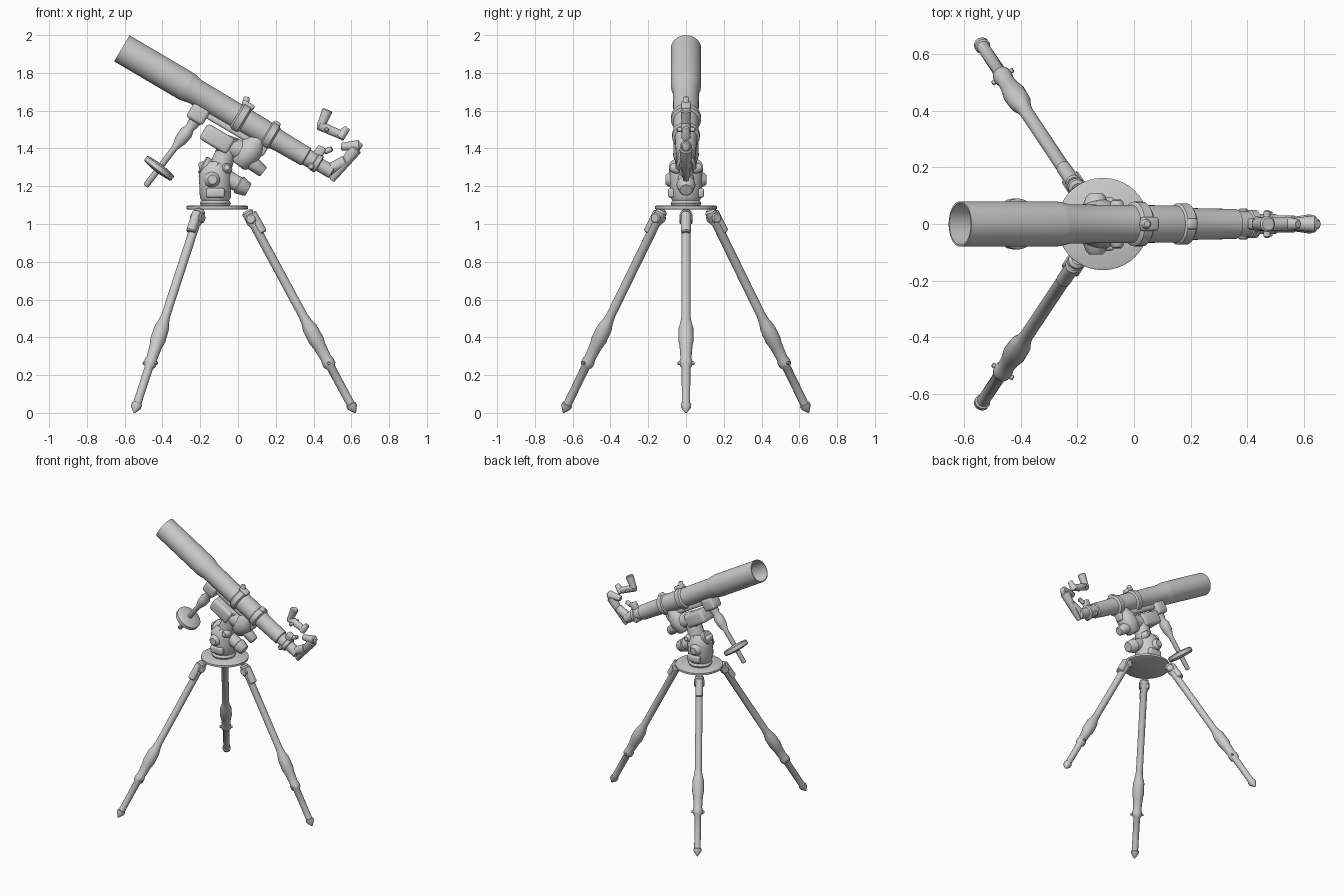
import bpy, bmesh, math
from mathutils import Vector, Matrix

TILT = math.radians(30.5)
START = Vector((-0.615, 0, 1.93))
AX = Vector((math.cos(TILT), 0, -math.sin(TILT)))
UP = Vector((math.sin(TILT), 0, math.cos(TILT)))


def on_tube(t, n=0, y=0):
    return START + AX * t + UP * n + Vector((0, y, 0))


def finish(name, bm, angle=40):
    bmesh.ops.recalc_face_normals(bm, faces=bm.faces)
    me = bpy.data.meshes.new(name)
    bm.to_mesh(me)
    bm.free()
    ob = bpy.data.objects.new(name, me)
    bpy.context.collection.objects.link(ob)
    bpy.ops.object.select_all(action='DESELECT')
    ob.select_set(True)
    bpy.context.view_layer.objects.active = ob
    bpy.ops.object.shade_smooth_by_angle(angle=math.radians(angle))
    return ob


def lathe(name, profile, p0, direction, seg=32):
    """Revolve (distance, radius) pairs around a line from p0."""
    p0 = Vector(p0)
    rot = Vector(direction).to_track_quat('Z', 'Y').to_matrix()
    bm = bmesh.new()
    rings = []
    for t, r in profile:
        rings.append([bm.verts.new(p0 + rot @ Vector((r * math.cos(a), r * math.sin(a), t)))
                      for a in (2 * math.pi * i / seg for i in range(seg))])
    for a, b in zip(rings, rings[1:]):
        for i in range(seg):
            j = (i + 1) % seg
            bm.faces.new((a[i], a[j], b[j], b[i]))
    bm.faces.new(rings[0])
    bm.faces.new(rings[-1])
    return finish(name, bm)


def rod(name, p0, p1, r, r2=None, bev=0.006):
    p0, p1 = Vector(p0), Vector(p1)
    length, r2 = (p1 - p0).length, r if r2 is None else r2
    return lathe(name, [(0, r - bev), (bev, r), (length - bev, r2), (length, r2 - bev)],
                 p0, p1 - p0, 24)


def box(name, center, size, angle=TILT, bev=0.012):
    bm = bmesh.new()
    bmesh.ops.create_cube(bm, size=1, matrix=Matrix.Diagonal((*size, 1)))
    bmesh.ops.bevel(bm, geom=bm.edges[:], offset=bev, segments=3, profile=0.5, affect='EDGES')
    bm.transform(Matrix.Translation(center) @ Matrix.Rotation(angle, 4, 'Y'))
    return finish(name, bm)


# Main tube with hollow dew shield, mounting rings and tapering rear
lathe("main_tube", [
    (0.35, 0.066), (0.0, 0.074), (0, 0.08), (0.39, 0.08), (0.41, 0.078), (0.45, 0.069),
    (0.69, 0.067), (0.90, 0.065), (0.96, 0.056), (1.13, 0.053), (1.135, 0.045),
    (1.18, 0.045), (1.185, 0.05), (1.21, 0.05), (1.215, 0.036), (1.29, 0.036), (1.295, 0.03)],
    START, AX, 48)
for nm, t, r in (("front_ring", 0.73, 0.079), ("rear_ring", 0.91, 0.073)):
    lathe(nm, [(0, r - .012), (.01, r), (.045, r), (.055, r - .012)], on_tube(t - .027), AX, 40)
rod("front_ring_knob", on_tube(0.72, 0.06), on_tube(0.70, 0.115), 0.02, 0.016)
box("front_ring_clamp", on_tube(0.73, 0.08), (0.07, 0.05, 0.03))
box("rear_ring_clamp", on_tube(0.91, 0.07), (0.04, 0.04, 0.03))

# Focuser knobs, diagonal and main eyepiece
rod("focus_shaft", on_tube(1.18, -0.03, -0.055), on_tube(1.18, -0.03, 0.055), 0.018)
box("finder_foot", on_tube(1.18, 0.06), (0.05, 0.04, 0.06))
rod("drawtube", on_tube(1.27, 0.0), (0.57, 0, 1.335), 0.03)
rod("diagonal_body", (0.495, 0, 1.23), (0.625, 0, 1.40), 0.016, 0.034)
rod("diagonal_eyepiece", (0.545, 0, 1.41), (0.645, 0, 1.415), 0.02, 0.03)
rod("diagonal_cap", (0.60, 0, 1.37), (0.648, 0, 1.432), 0.028, 0.02)

# Small finder above the focuser
rod("finder_bracket", (0.455, 0, 1.38), (0.50, 0, 1.40), 0.015)
rod("finder_body", (0.425, 0, 1.525), (0.56, 0, 1.465), 0.026, 0.022)
rod("finder_lens", (0.435, 0, 1.51), (0.475, 0, 1.605), 0.022, 0.028)
rod("finder_eyepiece", (0.535, 0, 1.455), (0.58, 0, 1.51), 0.026, 0.018)
rod("finder_screw", (0.47, -0.05, 1.50), (0.47, 0.05, 1.50), 0.012)

# Saddle and head carrying the tube
box("saddle", on_tube(0.72, -0.075), (0.36, 0.06, 0.035))
box("counterweight_block", on_tube(0.525, -0.095), (0.10, 0.10, 0.09), bev=0.02)
box("rear_ring_foot", on_tube(0.91, -0.085), (0.05, 0.06, 0.06))
lathe("declination_housing", [(0, 0.035), (0.01, 0.05), (0.07, 0.068), (0.13, 0.066),
                              (0.16, 0.05), (0.21, 0.045), (0.215, 0.03)],
      (0.0, 0, 1.31), (0.62, 0, 0.78))
rod("slow_motion_knob", (0.06, 0, 1.335), (0.135, 0, 1.275), 0.04, 0.032)
box("motor_box", (-0.11, 0, 1.45), (0.17, 0.13, 0.095), bev=0.02)
rod("motor_neck", (-0.10, 0, 1.43), (0.04, 0, 1.38), 0.055)
rod("head_neck", (-0.10, 0, 1.28), (-0.035, 0, 1.46), 0.06, 0.05)

# Counterweight shaft and disc
shaft_top = Vector((-0.20, 0, 1.58))
shaft_dir = Vector((-0.49, 0, 1.20)) - shaft_top
lathe("counterweight_shaft", [(0, 0.034), (0.07, 0.03), (0.09, 0.024), (0.12, 0.036), (0.17, 0.033),
                              (0.22, 0.017), (0.47, 0.016), (0.478, 0.01)], shaft_top, shaft_dir)
lathe("counterweight", [(0, 0.025), (0.006, 0.082), (0.012, 0.09), (0.036, 0.09),
                        (0.042, 0.082), (0.048, 0.025)],
      shaft_top + shaft_dir.normalized() * 0.335, shaft_dir, 40)

# Pedestal, latitude housing and polar axis
lathe("pedestal", [(0, 0.075), (0.015, 0.082), (0.03, 0.072), (0.045, 0.082), (0.10, 0.084),
                   (0.16, 0.088), (0.20, 0.08), (0.235, 0.05)], (-0.12, 0, 1.095), (0, 0, 1), 40)
rod("polar_axis", (-0.19, 0, 1.315), (0.03, 0, 1.195), 0.05, 0.04)
rod("polar_cap", (0.0, 0, 1.21), (0.055, 0, 1.18), 0.05, 0.038)
rod("polar_collar", (-0.13, 0, 1.285), (-0.10, 0, 1.268), 0.075)
box("latitude_arm", (-0.185, 0, 1.28), (0.035, 0.07, 0.10), angle=-0.2)
for s in (-1, 1):
    side = "front" if s < 0 else "back"
    rod(side + "_latitude_knob", (-0.135, s * 0.06, 1.235), (-0.135, s * 0.108, 1.235), 0.045, 0.034, 0.01)
    rod(side + "_polar_clamp", (-0.06, s * 0.03, 1.29), (-0.06, s * 0.085, 1.30), 0.03, 0.022, 0.008)
    box(side + "_azimuth_pad", (-0.12, s * 0.075, 1.165), (0.10, 0.04, 0.05), angle=0)

# Tripod plate
lathe("tripod_plate", [(0, 0.155), (0.004, 0.163), (0.018, 0.163), (0.022, 0.155)],
      (-0.11, 0, 1.076), (0, 0, 1), 64)

# Legs: bracket, upper tube, swollen clamp, lower tube and pointed foot
for nm, top, foot in (("right", (0.045, 0, 1.07), (0.622, 0, 0.0)),
                      ("back_left", (-0.20, 0.125, 1.075), (-0.55, 0.65, 0.0)),
                      ("front_left", (-0.20, -0.125, 1.075), (-0.55, -0.65, 0.0))):
    top, foot = Vector(top), Vector(foot)
    d = foot - top
    L = d.length
    prof = [(0, 0.02), (0.01, 0.03), (0.07, 0.031), (0.09, 0.024), (0.52 * L, 0.024), (0.55 * L, 0.029),
            (0.58 * L, 0.039), (0.64 * L, 0.041), (0.67 * L, 0.034), (0.73 * L, 0.029),
            (0.745 * L, 0.034), (0.765 * L, 0.033), (0.775 * L, 0.023), (0.955 * L, 0.022),
            (0.958 * L, 0.028), (0.972 * L, 0.027), (0.995 * L, 0.008), (L, 0.003)]
    lathe(nm + "_leg", prof, top, d, 24)
    out = Vector((d.x, d.y, 0)).normalized()
    across = out.cross(Vector((0, 0, 1)))
    joint = top + d * 0.04
    rod(nm + "_leg_hinge", joint - across * 0.035, joint + across * 0.035, 0.028)
    rod(nm + "_leg_bracket", top + d * 0.01 + out * 0.02, top + d * 0.11 + out * 0.022, 0.026)
    knob = top + d * 0.755
    rod(nm + "_leg_clamp_screw", knob - across * 0.045, knob + across * 0.045, 0.009, bev=0.003)
